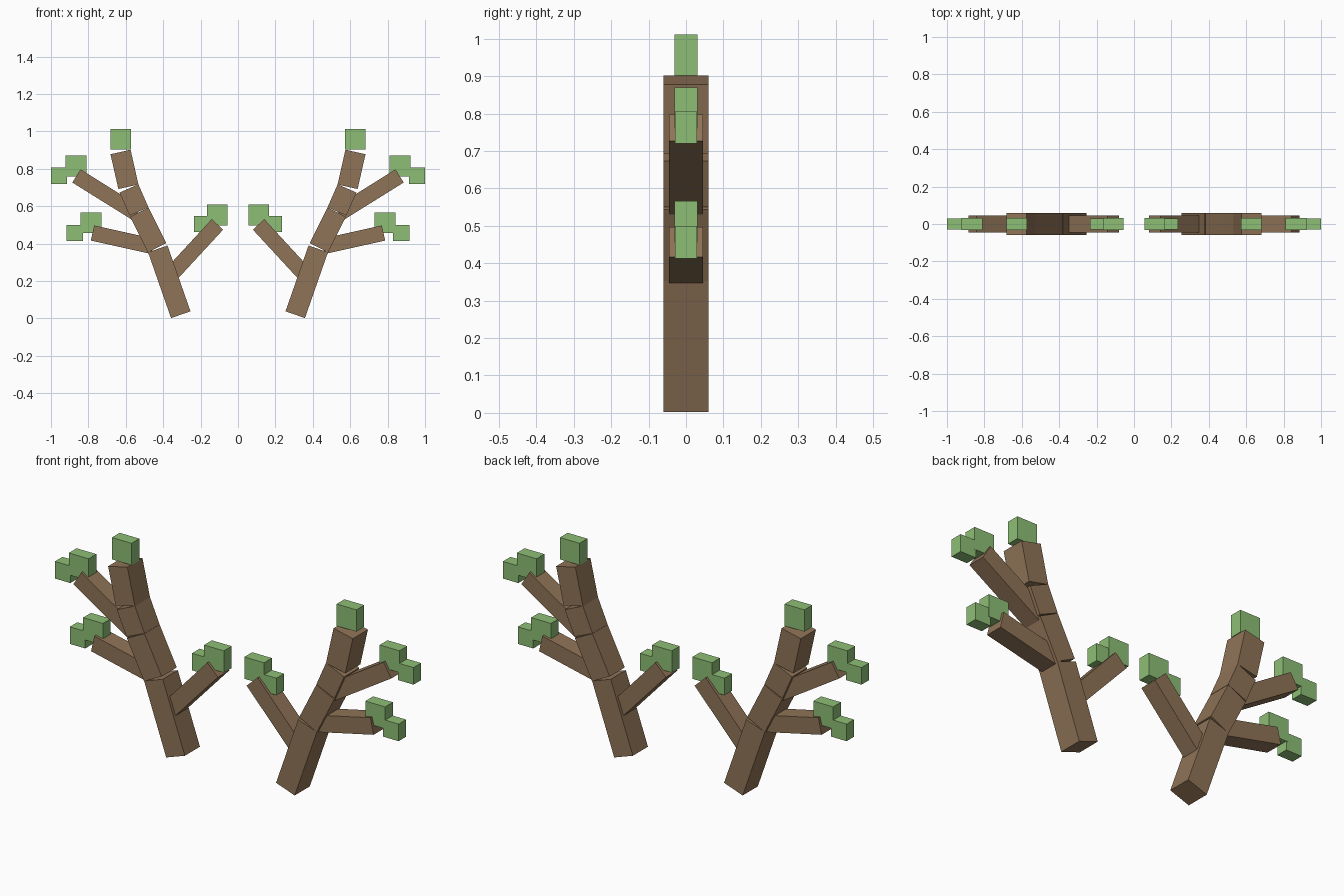
import bpy
import bmesh
from mathutils import Vector, Matrix

default = bpy.data.objects.get("Cube")
if default:
    bpy.data.objects.remove(default, do_unlink=True)


def make_material(name, rgb):
    mat = bpy.data.materials.new(name)
    mat.use_nodes = True
    colour = (*rgb, 1.0)
    mat.diffuse_color = colour
    mat.node_tree.nodes["Principled BSDF"].inputs["Base Color"].default_value = colour
    return mat


BARK = make_material("bark brown", (0.28, 0.175, 0.096))
LEAF = make_material("leaf green", (0.27, 0.52, 0.18))


def add_box(name, matrix, size, mat):
    """Box with the given size, placed by the matrix."""
    bm = bmesh.new()
    bmesh.ops.create_cube(bm, size=1.0)
    bmesh.ops.scale(bm, vec=size, verts=bm.verts)
    mesh = bpy.data.meshes.new(name)
    bm.to_mesh(mesh)
    bm.free()
    mesh.materials.append(mat)
    obj = bpy.data.objects.new(name, mesh)
    obj.matrix_world = matrix
    bpy.context.collection.objects.link(obj)


def add_beam(name, side, start, end, width, depth):
    """Square-cut beam between two (x, z) points."""
    a = Vector((side * start[0], 0, start[1]))
    b = Vector((side * end[0], 0, end[1]))
    along = (b - a).normalized()
    front = Vector((0, 1, 0))
    turn = Matrix((front.cross(along), front, along)).transposed().to_4x4()
    add_box(name, Matrix.Translation((a + b) / 2) @ turn,
            (width, depth, (b - a).length), BARK)


def add_leaf(name, side, centre, size, depth):
    add_box(name, Matrix.Translation((side * centre[0], 0, centre[1])),
            (size, depth, size), LEAF)


# Trunk pieces, from the foot to the tip
trunk = [((0.306, 0.020), (0.429, 0.372)),
         ((0.432, 0.378), (0.528, 0.568)),
         ((0.529, 0.572), (0.583, 0.695)),
         ((0.586, 0.704), (0.628, 0.890))]

# Branches, from the trunk to the tip
branches = {"upper_outer": ((0.540, 0.560), (0.864, 0.762)),
            "lower_outer": ((0.455, 0.385), (0.778, 0.457)),
            "inner": ((0.372, 0.219), (0.110, 0.503))}

# Big and small leaf block at each branch tip
leaves = {"upper_outer": ((0.866, 0.815), (0.956, 0.763)),
          "lower_outer": ((0.786, 0.511), (0.873, 0.456)),
          "inner": ((0.112, 0.553), (0.192, 0.505))}

for label, side in (("left", 1), ("right", -1)):
    for i, (start, end) in enumerate(trunk, 1):
        add_beam(f"{label}_trunk_{i}", side, start, end, 0.11, 0.12)
    for part, (start, end) in branches.items():
        add_beam(f"{label}_{part}_branch", side, start, end, 0.083, 0.09)
    for part, (big, small) in leaves.items():
        add_leaf(f"{label}_{part}_big_leaf", side, big, 0.11, 0.062)
        add_leaf(f"{label}_{part}_small_leaf", side, small, 0.086, 0.06)
    add_leaf(f"{label}_top_leaf", side, (0.626, 0.957), 0.11, 0.062)
